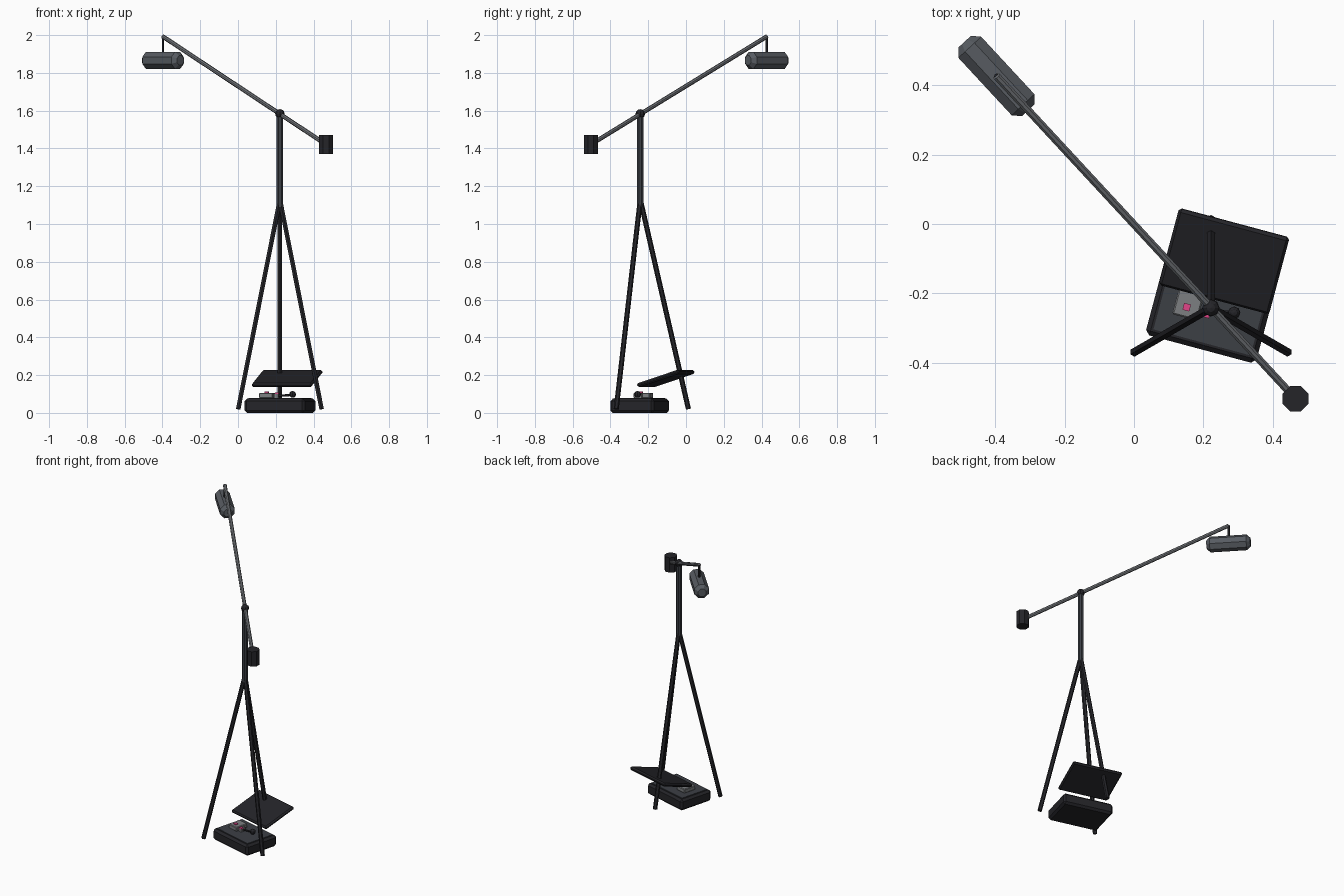
import bpy, bmesh, math
from mathutils import Vector, Matrix

if "Cube" in bpy.data.objects:
    bpy.data.objects.remove(bpy.data.objects["Cube"])

def mat(name, c):
    m = bpy.data.materials.new(name)
    m.diffuse_color = (*c, 1)
    m.use_nodes = True
    m.node_tree.nodes["Principled BSDF"].inputs["Base Color"].default_value = m.diffuse_color
    return m

BLACK = mat("matte_black", (0.018, 0.018, 0.022))
SLATE = mat("slate", (0.045, 0.05, 0.06))
STEEL = mat("steel", (0.17, 0.18, 0.195))
FOAM = mat("foam_grey", (0.095, 0.105, 0.12))
LIGHT = mat("pack_grey", (0.2, 0.21, 0.22))
PINK = mat("pink", (0.75, 0.06, 0.25))

def finish(name, bm, m, matrix=Matrix()):
    bmesh.ops.recalc_face_normals(bm, faces=bm.faces)
    me = bpy.data.meshes.new(name)
    bm.to_mesh(me)
    bm.free()
    me.materials.append(m)
    ob = bpy.data.objects.new(name, me)
    ob.matrix_world = matrix
    bpy.context.collection.objects.link(ob)
    return ob

def lathe(name, a, b, profile, sides, m):
    """Rings of (distance along a-b, radius), capped at both ends."""
    a, b = Vector(a), Vector(b)
    bm = bmesh.new()
    rings = []
    for d, r in profile:
        rings.append([bm.verts.new((r * math.cos(t), r * math.sin(t), d))
                      for t in [2 * math.pi * (i + 0.5) / sides for i in range(sides)]])
    for p, q in zip(rings, rings[1:]):
        for i in range(sides):
            j = (i + 1) % sides
            bm.faces.new((p[i], p[j], q[j], q[i]))
    bm.faces.new(rings[0])
    bm.faces.new(rings[-1])
    rot = (b - a).to_track_quat('Z', 'Y').to_matrix().to_4x4()
    return finish(name, bm, m, Matrix.Translation(a) @ rot)

def rod(name, a, b, r, sides, m):
    length = (Vector(b) - Vector(a)).length
    return lathe(name, a, b, [(0, r), (length, r)], sides, m)

def box(name, c, size, m, bevel=0.0, tilt=0.0):
    bm = bmesh.new()
    bmesh.ops.create_cube(bm, size=1, matrix=Matrix.Diagonal((*size, 1)))
    if bevel:
        bmesh.ops.bevel(bm, geom=bm.edges[:], offset=bevel, segments=1, affect='EDGES')
    return finish(name, bm, m, Matrix.Translation(c)
                  @ Matrix.Rotation(math.radians(-15), 4, 'Z')
                  @ Matrix.Rotation(math.radians(tilt), 4, 'X'))

def ball(name, c, r, m):
    bm = bmesh.new()
    bmesh.ops.create_uvsphere(bm, u_segments=8, v_segments=6, radius=r)
    return finish(name, bm, m, Matrix.Translation(c))

PX, PY = 0.222, -0.242
pivot = Vector((PX, PY, 1.583))

# Stand: three splayed legs, upper pole, pivot
for i, deg in enumerate((90, 210, 330)):
    t = math.radians(deg)
    rod(f"stand_leg_{i + 1}", (PX + 0.255 * math.cos(t), PY + 0.255 * math.sin(t), 0.02),
        (PX, PY, 1.13), 0.0135, 6, BLACK)
rod("stand_pole", (PX, PY, 1.09), pivot, 0.0185, 8, SLATE)
ball("pivot_joint", pivot, 0.025, BLACK)

# Boom arm with counterweight
tip = Vector((-0.397, 0.427, 1.992))
tail = Vector((0.466, -0.504, 1.421))
rod("boom_arm", tail, tip, 0.0118, 8, STEEL)
rod("counterweight", tail - Vector((0, 0, 0.05)), tail + Vector((0, 0, 0.05)), 0.04, 8, BLACK)

# Hanging microphone with chamfered ends
rod("mic_hanger", (tip.x, tip.y, 1.90), tip, 0.007, 6, BLACK)
d = (tip - tail)
d.z = 0
d.normalize()
mic = Vector((tip.x, tip.y, 1.866))
lathe("microphone", mic - d * 0.135, mic + d * 0.135,
      [(0, 0.027), (0.022, 0.0485), (0.248, 0.0485), (0.27, 0.027)], 8, FOAM)

# Open equipment case
box("case_base", (0.222, -0.245, 0.0375), (0.33, 0.24, 0.075), BLACK, 0.013)
box("case_lining", (0.222, -0.245, 0.074), (0.29, 0.20, 0.008), SLATE)
box("case_lid", (0.26, -0.107, 0.182), (0.33, 0.24, 0.022), BLACK, 0.008, 18)

# Case contents
box("receiver_pack", (0.158, -0.226, 0.092), (0.075, 0.09, 0.028), LIGHT, 0.004)
box("receiver_button", (0.152, -0.24, 0.108), (0.02, 0.02, 0.008), PINK)
box("clip_block", (0.206, -0.25, 0.09), (0.02, 0.035, 0.024), LIGHT)
box("clip_button", (0.208, -0.262, 0.104), (0.02, 0.016, 0.008), PINK)
rod("small_mic_stem", (0.21, -0.252, 0.09), (0.285, -0.255, 0.095), 0.006, 6, BLACK)
ball("small_mic_head", (0.289, -0.256, 0.098), 0.018, BLACK)
